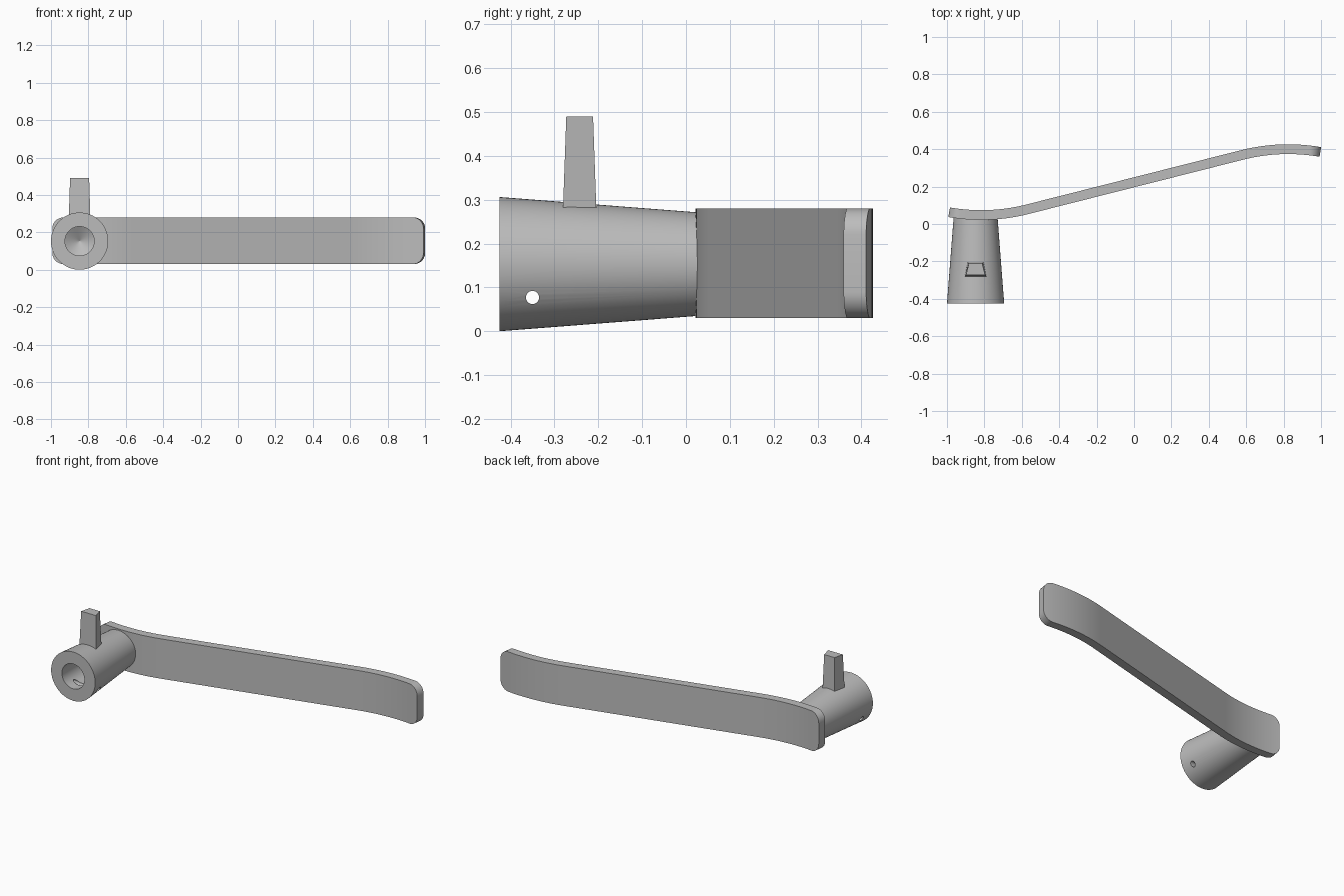
import bpy
import bmesh
from math import sin, cos, pi, radians, sqrt
from mathutils import Matrix, Vector

cube = bpy.data.objects.get("Cube")
if cube:
    bpy.data.objects.remove(cube, do_unlink=True)

grey = bpy.data.materials.new("plain grey")
grey.use_nodes = True
colour = (0.5, 0.5, 0.5, 1)
grey.diffuse_color = colour
grey.node_tree.nodes["Principled BSDF"].inputs["Base Color"].default_value = colour

AXIS_X, AXIS_Z = -0.847, 0.153


def make_object(name, bm):
    bmesh.ops.recalc_face_normals(bm, faces=bm.faces)
    mesh = bpy.data.meshes.new(name)
    bm.to_mesh(mesh)
    bm.free()
    mesh.materials.append(grey)
    obj = bpy.data.objects.new(name, mesh)
    bpy.context.collection.objects.link(obj)
    return obj


def select_only(obj):
    bpy.ops.object.select_all(action="DESELECT")
    obj.select_set(True)
    bpy.context.view_layer.objects.active = obj


def smooth(obj):
    select_only(obj)
    bpy.ops.object.shade_smooth_by_angle(angle=radians(30))


def loft(bm, rings, closed_ends):
    """Join rings of vertices into a skin."""
    for a, b in zip(rings, rings[1:]):
        n = len(a)
        for i in range(n):
            j = (i + 1) % n
            bm.faces.new((a[i], a[j], b[j], b[i]))
    if closed_ends:
        bm.faces.new(rings[0])
        bm.faces.new(rings[-1])


# Tapered barrel with a blind, cone-bottomed bore
bm = bmesh.new()
SIDES = 64
rings = []
for r, y in [(0.117, 0.04), (0.153, -0.425), (0.078, -0.425), (0.078, -0.2), (0.002, -0.155)]:
    rings.append([bm.verts.new((AXIS_X + r * cos(2 * pi * i / SIDES), y,
                                AXIS_Z + r * sin(2 * pi * i / SIDES))) for i in range(SIDES)])
loft(bm, rings, True)
barrel = make_object("barrel", bm)

# Pin hole drilled sideways through the barrel
bm = bmesh.new()
bmesh.ops.create_cone(bm, cap_ends=True, segments=24, radius1=0.015, radius2=0.015, depth=0.5,
                      matrix=Matrix.Translation((AXIS_X, -0.35, 0.077)) @ Matrix.Rotation(pi / 2, 4, "Y"))
cutter = make_object("pin_hole_cutter", bm)
cutter.hide_render = True
mod = barrel.modifiers.new("pin_hole", "BOOLEAN")
mod.operation = "DIFFERENCE"
mod.solver = "EXACT"
mod.object = cutter
select_only(barrel)
bpy.ops.object.modifier_apply(modifier=mod.name)
bpy.data.objects.remove(cutter, do_unlink=True)
smooth(barrel)

# Tapered post on top of the barrel, narrower towards the back
bm = bmesh.new()
rings = []
for z, y0, y1, front, back in [(0.265, -0.281, -0.204, 0.058, 0.042), (0.49, -0.273, -0.212, 0.051, 0.036)]:
    rings.append([bm.verts.new((AXIS_X + x, y, z))
                  for x, y in [(-front, y0), (front, y0), (back, y1), (-back, y1)]])
loft(bm, rings, True)
make_object("post", bm)

# Lever: straight middle with an opposite bend at each end and rounded corners
SLOPE, TIP, BEND = radians(14.2), radians(9.9), 1.0
HALF_T, HALF_H, CORNER = 0.026, 0.125, 0.06
HALF_STRAIGHT = 0.575 / cos(SLOPE)
half_length = HALF_STRAIGHT + BEND * (SLOPE + TIP)


def centre_line(s):
    """Point and heading on the lever's plan curve, symmetric about its middle."""
    sign = 1 if s >= 0 else -1
    d = abs(s)
    x, y, a = min(d, HALF_STRAIGHT) * cos(SLOPE), min(d, HALF_STRAIGHT) * sin(SLOPE), SLOPE
    if d > HALF_STRAIGHT:
        a = SLOPE - (d - HALF_STRAIGHT) / BEND
        x += BEND * (sin(SLOPE) - sin(a))
        y += BEND * (cos(a) - cos(SLOPE))
    return Vector((0.004 + sign * x, 0.224 + sign * y)), a


bend_end = half_length - CORNER
stations = [HALF_STRAIGHT + (bend_end - HALF_STRAIGHT) * i / 14 for i in range(14)]
stations += [bend_end + CORNER * sin(pi / 2 * i / 10) for i in range(11)]
stations = [-s for s in reversed(stations)] + stations

bm = bmesh.new()
rings = []
for s in stations:
    p, a = centre_line(s)
    across = Vector((-sin(a), cos(a))) * HALF_T
    into = max(0, abs(s) - bend_end)
    h = HALF_H - CORNER + sqrt(max(0, CORNER ** 2 - into ** 2))
    front, back = p - across, p + across
    rings.append([bm.verts.new((q.x, q.y, 0.155 + z))
                  for q, z in [(front, -h), (front, h), (back, h), (back, -h)]])
loft(bm, rings, True)
smooth(make_object("lever", bm))
